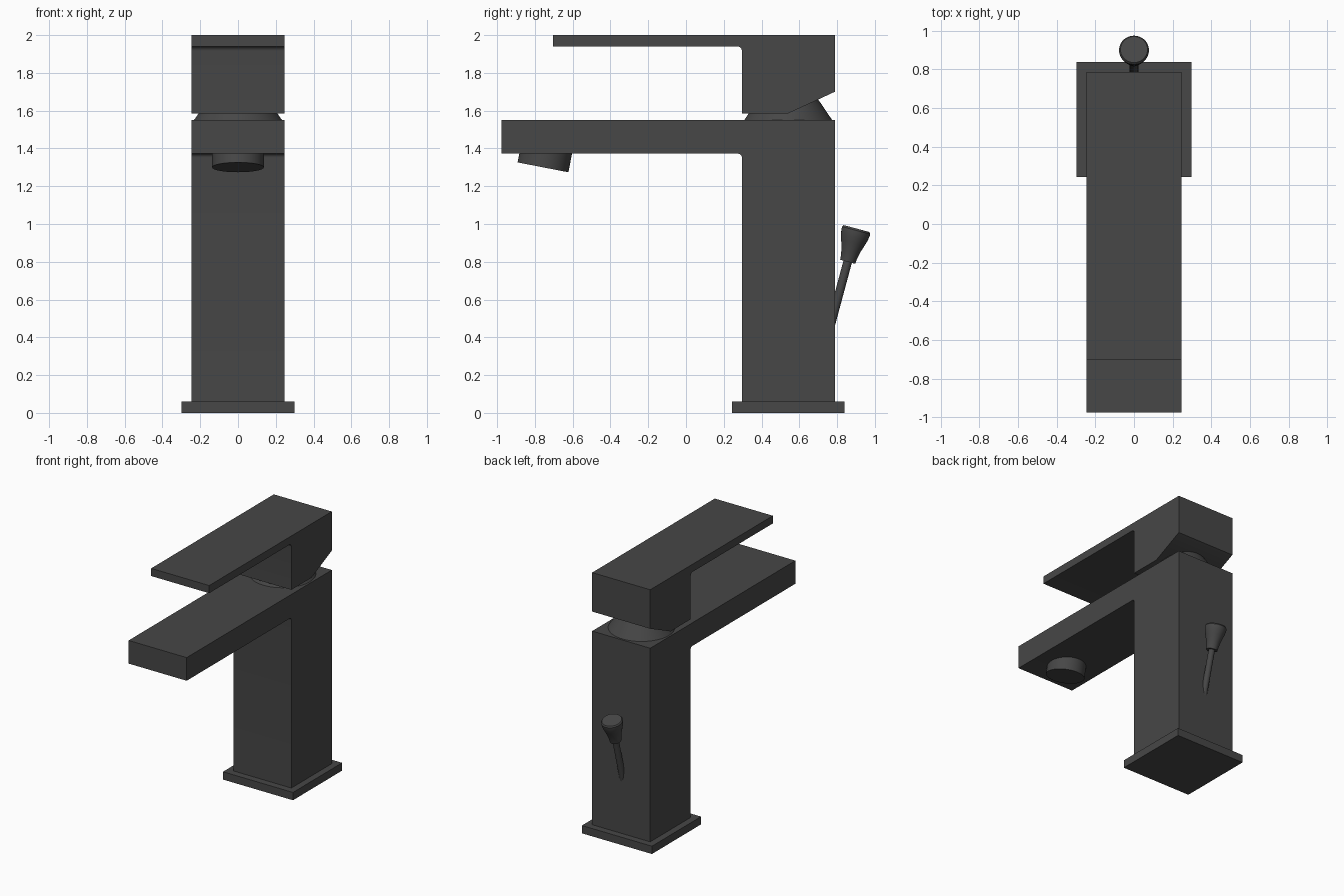
import bpy, bmesh, math
from mathutils import Vector

if "Cube" in bpy.data.objects:
    bpy.data.objects.remove(bpy.data.objects["Cube"])

mat = bpy.data.materials.new("dark grey")
mat.diffuse_color = (0.063, 0.063, 0.063, 1)
mat.use_nodes = True
mat.node_tree.nodes["Principled BSDF"].inputs["Base Color"].default_value = mat.diffuse_color


def finish(name, bm):
    bmesh.ops.recalc_face_normals(bm, faces=bm.faces)
    me = bpy.data.meshes.new(name)
    bm.to_mesh(me)
    bm.free()
    me.materials.append(mat)
    ob = bpy.data.objects.new(name, me)
    bpy.context.collection.objects.link(ob)
    bpy.ops.object.select_all(action='DESELECT')
    ob.select_set(True)
    bpy.context.view_layer.objects.active = ob
    bpy.ops.object.shade_smooth_by_angle(angle=math.radians(30))
    return ob


def extrude_x(name, pts, half):
    """Extrude a (y, z) outline symmetrically along x."""
    bm = bmesh.new()
    face = bm.faces.new([bm.verts.new((-half, y, z)) for y, z in pts])
    res = bmesh.ops.extrude_face_region(bm, geom=[face])
    verts = [g for g in res["geom"] if isinstance(g, bmesh.types.BMVert)]
    bmesh.ops.translate(bm, verts=verts, vec=(2 * half, 0, 0))
    return finish(name, bm)


def inner_fillet(y, z, r, n=6):
    """Rounded inner corner, from the underside of the arm down to the column."""
    return [(y - r + r * math.sin(a), z - r + r * math.cos(a))
            for a in (math.pi / 2 * i / n for i in range(n + 1))]


def lathe(name, prof, origin, axis, seg=48):
    """Closed solid of revolution from (radius, height) pairs along an axis."""
    bm = bmesh.new()
    rings = [[bm.verts.new((r * math.cos(2 * math.pi * i / seg),
                            r * math.sin(2 * math.pi * i / seg), h))
              for i in range(seg)] for r, h in prof]
    for a, b in zip(rings, rings[1:]):
        for i in range(seg):
            j = (i + 1) % seg
            bm.faces.new((a[i], a[j], b[j], b[i]))
    bm.faces.new(rings[0])
    bm.faces.new(rings[-1])
    ob = finish(name, bm)
    ob.location = origin
    ob.rotation_mode = 'QUATERNION'
    ob.rotation_quaternion = Vector((0, 0, 1)).rotation_difference(Vector(axis))
    return ob


# Base plate
extrude_x("base_plate", [(0.243, 0), (0.84, 0), (0.84, 0.06), (0.243, 0.06)], 0.298)

# Column and spout in one L-shaped block
extrude_x("body_and_spout",
          [(-0.977, 1.55), (-0.977, 1.372)] + inner_fillet(0.296, 1.372, 0.02)
          + [(0.296, 0.06), (0.788, 0.06), (0.788, 1.55)], 0.247)

# Lever handle with chamfered rear underside
extrude_x("lever_handle",
          [(-0.703, 2.0), (-0.703, 1.941)] + inner_fillet(0.296, 1.941, 0.025)
          + [(0.296, 1.585), (0.54, 1.585), (0.788, 1.70), (0.788, 2.0)], 0.247)

# Conical collar under the handle
lathe("handle_collar", [(0.235, 0), (0.14, 0.14)], (0, 0.541, 1.547), (0, 0, 1), 64)

# Tilted water outlet
lathe("outlet", [(0.137, 0), (0.137, 0.12)], (0, -0.757, 1.30), (0, 0.19, 0.98))

# Pull rod and knob at the back
lean = (0, 0.26, 0.966)
lathe("pull_rod", [(0.023, 0), (0.023, 0.37)], (0, 0.763, 0.455), lean, 24)
lathe("pull_knob", [(0.041, 0), (0.043, 0.02), (0.05, 0.06), (0.064, 0.105),
                    (0.073, 0.135), (0.077, 0.16), (0.077, 0.172), (0.07, 0.182)],
      (0, 0.856, 0.80), lean)
